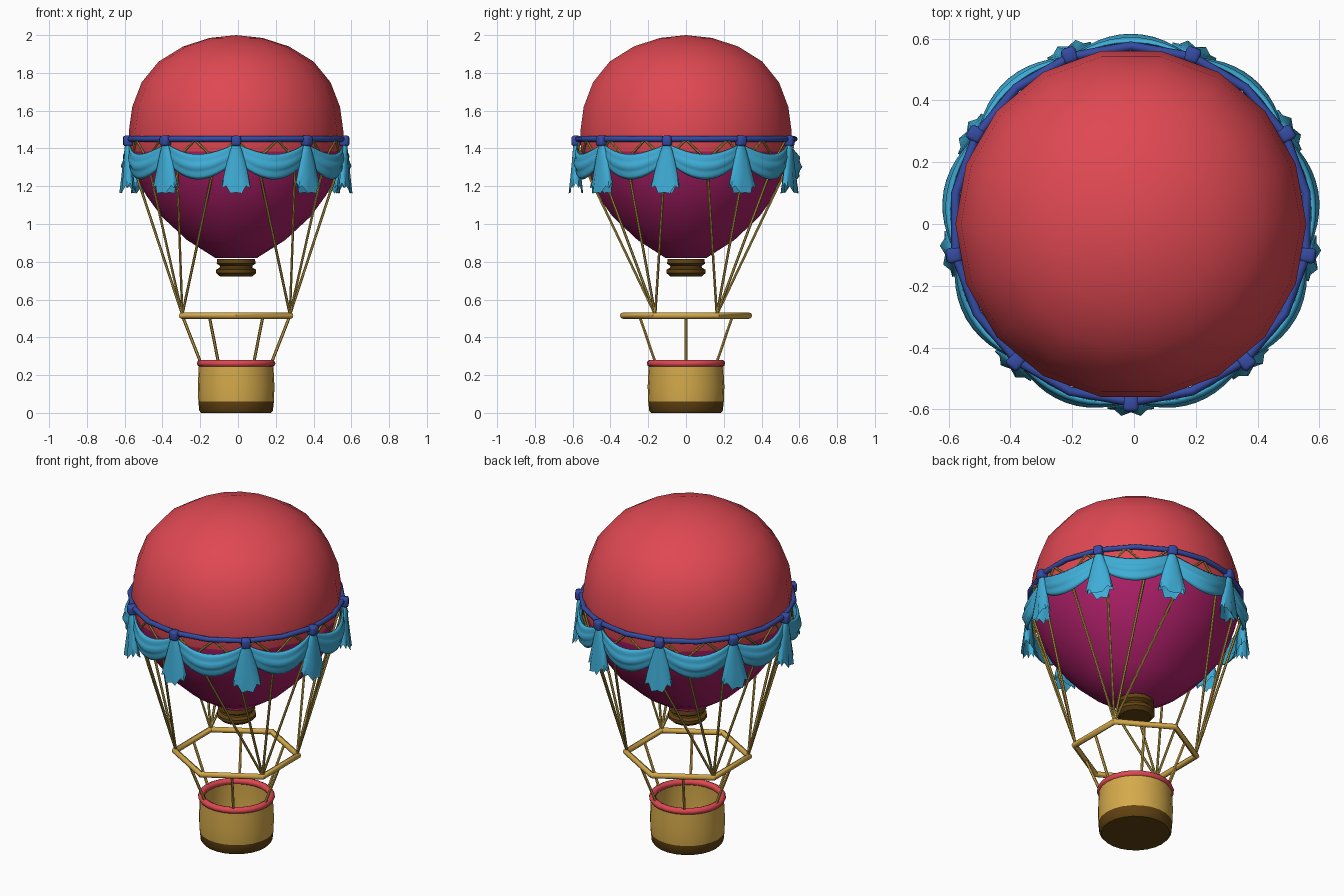
import bpy, bmesh, math
from math import sin, cos, pi, radians
from mathutils import Vector

if "Cube" in bpy.data.objects:
    bpy.data.objects.remove(bpy.data.objects["Cube"])

CX = -0.01  # axis of the whole balloon


def material(name, rgb):
    m = bpy.data.materials.new(name)
    m.use_nodes = True
    m.diffuse_color = (*rgb, 1)
    m.node_tree.nodes["Principled BSDF"].inputs["Base Color"].default_value = (*rgb, 1)
    return m


red = material("coral red", (0.74, 0.065, 0.085))
plum = material("plum", (0.42, 0.014, 0.14))
aqua = material("aqua cloth", (0.05, 0.42, 0.68))
navy = material("royal blue", (0.035, 0.07, 0.36))
gold = material("golden wicker", (0.66, 0.4, 0.07))
rope = material("rope", (0.5, 0.34, 0.06))
brown = material("dark brown", (0.12, 0.055, 0.006))


def polar(angle, r, z):
    return Vector((r * cos(angle), r * sin(angle), z))


def finish(name, bm, mats, angle=40, rule=None):
    """Turn a bmesh into a named, coloured, smooth shaded object."""
    bmesh.ops.recalc_face_normals(bm, faces=bm.faces)
    if rule:
        for f in bm.faces:
            f.material_index = rule(f.calc_center_median())
    mesh = bpy.data.meshes.new(name)
    bm.to_mesh(mesh)
    bm.free()
    obj = bpy.data.objects.new(name, mesh)
    obj.location.x = CX
    bpy.context.collection.objects.link(obj)
    for m in mats:
        mesh.materials.append(m)
    bpy.ops.object.select_all(action="DESELECT")
    obj.select_set(True)
    bpy.context.view_layer.objects.active = obj
    bpy.ops.object.shade_smooth_by_angle(angle=radians(angle))
    return obj


def grid(bm, rows, cyclic=False):
    """Skin rows of points with quads."""
    verts = [[bm.verts.new(p) for p in row] for row in rows]
    n = len(rows[0])
    for a, b in zip(verts, verts[1:]):
        for i in range(n if cyclic else n - 1):
            j = (i + 1) % n
            bm.faces.new((a[i], a[j], b[j], b[i]))


def lathe(name, profile, segs, mats, angle=40, rule=None):
    bm = bmesh.new()
    grid(bm, [[polar(2 * pi * i / segs, r, z) for i in range(segs)]
              for r, z in profile], True)
    bmesh.ops.remove_doubles(bm, verts=bm.verts, dist=1e-5)
    return finish(name, bm, mats, angle, rule)


def strut(bm, a, b, r, sides=6):
    """Add a straight rod from a to b."""
    d = b - a
    new = bmesh.ops.create_cone(bm, cap_ends=True, segments=sides, radius1=r,
                                radius2=r, depth=d.length)["verts"]
    bmesh.ops.rotate(bm, verts=new, matrix=d.to_track_quat("Z", "Y").to_matrix())
    bmesh.ops.translate(bm, verts=new, vec=(a + b) / 2)


def ring(name, major, minor, z, segs, mat, turn=0.0, sides=8):
    bm = bmesh.new()
    rows = [[polar(turn + 2 * pi * i / segs, major + minor * cos(2 * pi * k / sides),
                   z + minor * sin(2 * pi * k / sides)) for k in range(sides)]
            for i in range(segs + 1)]
    grid(bm, rows, True)
    bmesh.ops.remove_doubles(bm, verts=bm.verts, dist=1e-5)
    return finish(name, bm, [mat], 50)


# Envelope: red crown, plum lower half
lathe("envelope", [(0, 2.0), (.14, 1.985), (.28, 1.94), (.41, 1.86), (.5, 1.75),
                   (.55, 1.62), (.568, 1.49), (.565, 1.385), (.535, 1.27),
                   (.475, 1.15), (.395, 1.04), (.26, .915), (.11, .82), (0, .82)],
      18, [red, plum], 45, lambda c: int(c.z < 1.385))

# Burner collar
lathe("burner", [(0, .815), (.1, .815), (.103, .79), (.085, .778), (.088, .768),
                 (.106, .758), (.106, .74), (.085, .722), (0, .722)], 14, [brown])

# Basket with dark base, hollow inside
lathe("basket", [(0, .0), (.185, .0), (.195, .012), (.2, .06), (.203, .14),
                 (.197, .26), (.175, .26), (.178, .14), (.17, .05), (0, .05)],
      24, [gold, brown], 40,
      lambda c: int(c.z < .045 and not (c.z > .04 and c.xy.length < .17)))
ring("basket_rim", .189, .019, .262, 24, red)

# Hexagonal load ring
ring("load_ring", .333, .017, .515, 6, gold, radians(30))

# Basket ropes, from the middle of each hexagon side to the rim
bm = bmesh.new()
for k in range(6):
    a = k * pi / 3
    strut(bm, polar(a, .285, .515), polar(a, .185, .26), .008)
finish("basket_ropes", bm, [gold])

# Envelope ropes: sixteen lines gathered on four corners, forked at the top
bm = bmesh.new()
step = pi / 8
for k in range(16):
    a = (k + .5) * step
    corner = Vector((math.copysign(.285, cos(a)), math.copysign(.163, sin(a)), .52))
    fork = polar(a, .565, 1.34)
    strut(bm, corner, fork, .007)
    for side in (-.5, .5):
        strut(bm, fork, polar(a + side * step, .572, 1.445), .006)
finish("envelope_ropes", bm, [rope])

# Blue band around the envelope
KNOTS = [radians(-90 + 40 * k) for k in range(9)]
ring("band", .576, .015, 1.45, 18, navy, radians(10))

# Knots on the band
bm = bmesh.new()
for a in KNOTS:
    new = bmesh.ops.create_cube(bm, size=.05)["verts"]
    for v in new:
        v.co.z *= 1.1
    edges = list({e for v in new for e in v.link_edges})
    out = bmesh.ops.bevel(bm, geom=new + edges, offset=.012, segments=2,
                          affect="EDGES", profile=.5)
    faces = out["faces"]
    block = {v for v in bm.verts if v.co.xy.length < .1}
    bmesh.ops.rotate(bm, verts=list(block), matrix=Vector((cos(a), sin(a), 0))
                     .to_track_quat("X", "Z").to_matrix())
    bmesh.ops.translate(bm, verts=list(block), vec=polar(a, .582, 1.44))
finish("knots", bm, [navy], 60)

# Swags: sagging cloth with soft folds, hung between knots
bm = bmesh.new()
NU, NV = 12, 8
for a in KNOTS:
    rows = []
    for j in range(NV + 1):
        v = j / NV
        row = []
        for i in range(NU + 1):
            u = i / NU
            sag = sin(pi * u)
            top, low = 1.425 - .055 * sag, 1.345 - .11 * sag ** .8
            fold = .006 * sin(v * 5 * pi) * sag
            r = .575 + .035 * sag * sin(pi * (.15 + .75 * v)) + fold
            row.append(polar(a + radians(40) * u, r, top + (low - top) * v))
        rows.append(row)
    grid(bm, rows)
swags = finish("swags", bm, [aqua], 60)
thick = swags.modifiers.new("cloth", "SOLIDIFY")
thick.thickness = .006

# Tassels: pleated skirts flaring below each knot
bm = bmesh.new()
N = 16
for n, a in enumerate(KNOTS):
    out, side = polar(a, 1, 0), polar(a + pi / 2, 1, 0)
    rows = []
    for t in (0, .12, .35, .65, 1):
        half, depth = .016 + .062 * t ** .8, .014 + .02 * t
        row = []
        for i in range(N):
            b = 2 * pi * i / N
            pleat = 1 + (.22 if i % 2 else -.22) * t
            drop = .27 - .05 * abs(cos(b)) + (.012 if i % 2 else -.012)
            sway = .008 * sin(n * 2.4) * t
            p = out * (.583 + depth * pleat * sin(b)) + side * (half * cos(b) * (.8 + .2 * pleat) + sway)
            row.append(p + Vector((0, 0, 1.425 - drop * t)))
        rows.append(row)
    grid(bm, rows, True)
finish("tassels", bm, [aqua], 50)
